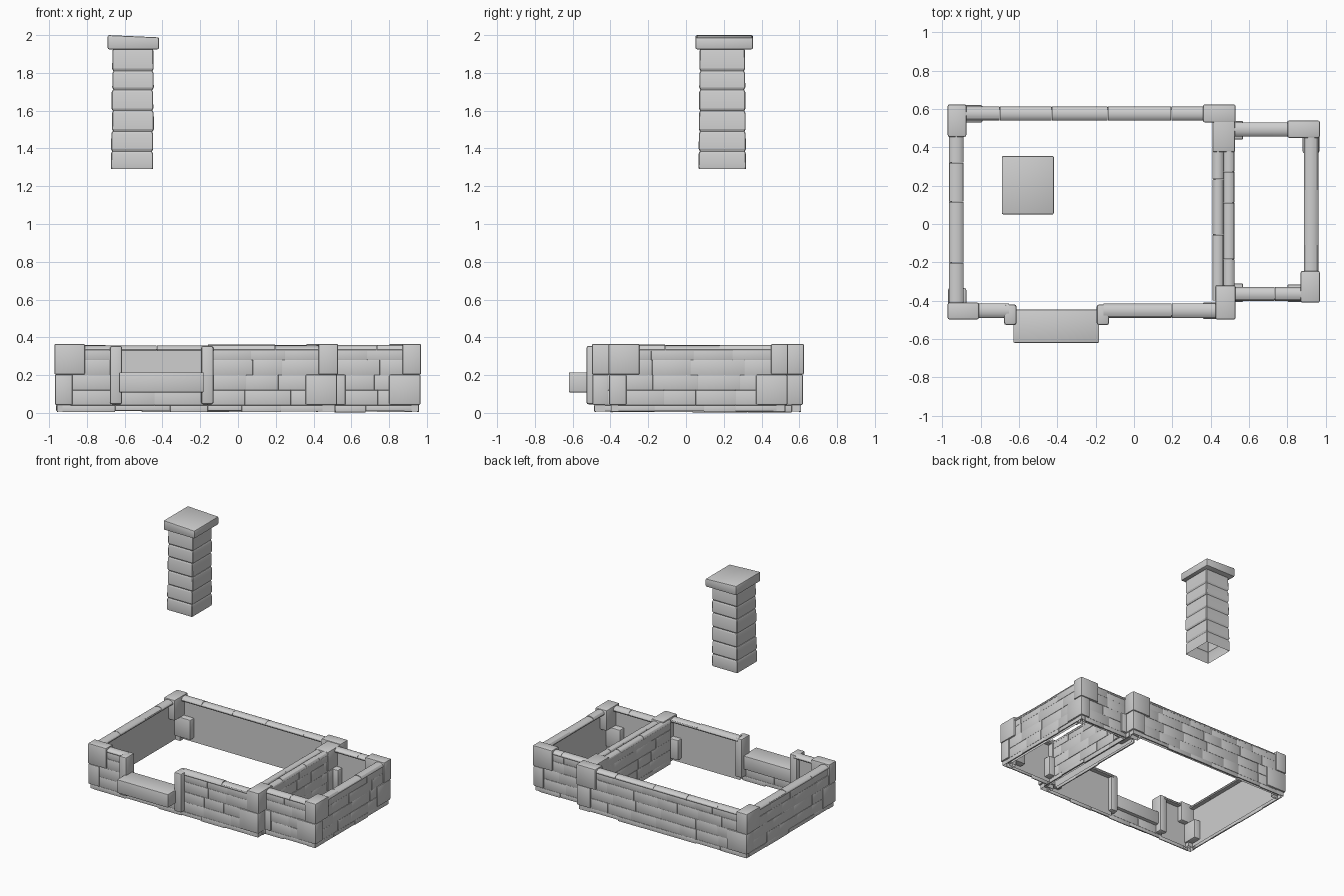
import bpy, bmesh, math, random
from mathutils import Vector

if "Cube" in bpy.data.objects:
    bpy.data.objects.remove(bpy.data.objects["Cube"])

random.seed(4)
stone = bpy.data.materials.new("grey stone")
stone.diffuse_color = (0.62, 0.62, 0.62, 1)
stone.use_nodes = True
stone.node_tree.nodes["Principled BSDF"].inputs["Base Color"].default_value = stone.diffuse_color


def finish(bm, name, recalc=True):
    if recalc:
        bmesh.ops.recalc_face_normals(bm, faces=bm.faces)
    me = bpy.data.meshes.new(name)
    bm.to_mesh(me)
    bm.free()
    me.materials.append(stone)
    ob = bpy.data.objects.new(name, me)
    bpy.context.collection.objects.link(ob)
    return ob


def block(bm, x, y, z, bevel=0.0):
    """Axis-aligned box, optionally with rounded edges."""
    new = bmesh.ops.create_cube(bm, size=1)["verts"]
    for v in new:
        v.co = Vector([(a + b) / 2 + c * (b - a) for (a, b), c in zip((x, y, z), v.co)])
    if bevel:
        edges = {e for v in new for e in v.link_edges}
        bmesh.ops.bevel(bm, geom=list(edges), offset=bevel, segments=2,
                        profile=0.5, affect='EDGES')


def cuts(a, b, step):
    """Uneven brick joints between a and b."""
    n = max(1, round((b - a) / step))
    w = (b - a) / n
    return [a] + [a + w * (i + random.uniform(-0.2, 0.2)) for i in range(1, n)] + [b]


def wall(name, axis, a, b, outer, inner, top=True):
    """Hollow wall: thin brick skin outside, recessed flat sheet inside, overhanging rounded cap."""
    bm = bmesh.new()
    s = 1 if outer > inner else -1
    w = outer - inner
    sheet = inner + 0.5 * w

    def at(t, d, z):
        return (t, d, z) if axis == 'x' else (d, t, z)

    # brick skin
    courses = [(0.0, 0.04), (0.04, 0.12), (0.12, 0.2), (0.2, 0.28), (0.28, 0.338)]
    for k, (z0, z1) in enumerate(courses if top else courses[:2]):
        pts = cuts(a, b, 0.2 if k % 2 else 0.24)
        for p, q in zip(pts, pts[1:]):
            low = random.uniform(0.003, 0.012) if k == 0 else z0
            d = sorted((outer - s * 0.014, outer - s * random.uniform(0.002, 0.006)))
            args = ((p, q), d) if axis == 'x' else (d, (p, q))
            block(bm, *args, (low, z1), 0.002)
    # rounded capping bricks
    if top:
        pts = cuts(a, b, 0.27)
        for p, q in zip(pts, pts[1:]):
            h = random.uniform(0.356, 0.361)
            prof = [(0.04, 0.328), (0.0, 0.336), (0.04, 0.344), (0.14, h - 0.007),
                    (0.3, h - 0.002), (0.5, h), (0.7, h - 0.002), (0.86, h - 0.007),
                    (0.96, 0.344), (1.0, 0.336), (0.96, 0.328)]
            rings = [[bm.verts.new(at(t, inner + f * w, z)) for f, z in prof]
                     for t in (p + 0.001, q - 0.001)]
            n = len(prof)
            for i in range(n):
                j = (i + 1) % n
                bm.faces.new((rings[0][i], rings[0][j], rings[1][j], rings[1][i]))
            bm.faces.new(rings[0])
            bm.faces.new(rings[1])
    bmesh.ops.recalc_face_normals(bm, faces=bm.faces)
    # flat inner sheet, facing the room
    if top:
        f = bm.faces.new([bm.verts.new(at(t, sheet, z)) for t, z in
                          ((a, 0.012), (b, 0.012), (b, 0.335), (a, 0.335))])
        f.normal_update()
        if f.normal.dot(Vector(at(0, s, 0))) > 0:
            f.normal_flip()
    finish(bm, name, False)


# main room walls
wall("main_back_wall", 'x', -0.93, 0.44, 0.612, 0.54)
wall("main_left_wall", 'y', -0.45, 0.58, -0.965, -0.89)
wall("main_front_wall_left", 'x', -0.93, -0.65, -0.49, -0.415)
wall("main_front_wall_right", 'x', -0.16, 0.45, -0.49, -0.415)
wall("doorway_base_wall", 'x', -0.65, -0.16, -0.49, -0.46, top=False)
wall("main_right_wall", 'y', -0.43, 0.56, 0.525, 0.467)
# side room walls
wall("side_inner_wall", 'y', -0.40, 0.50, 0.41, 0.467)
wall("side_back_wall", 'x', 0.51, 0.92, 0.53, 0.457)
wall("side_front_wall", 'x', 0.51, 0.92, -0.402, -0.33)
wall("side_right_wall", 'y', -0.36, 0.48, 0.962, 0.888)

# alternating corner stones: (upper x, upper y, lower x, lower y)
corners = {
    "main_back_left": ((-0.972, -0.875), (0.455, 0.624), (-0.968, -0.79), (0.53, 0.62)),
    "main_front_left": ((-0.972, -0.81), (-0.498, -0.41), (-0.97, -0.875), (-0.496, -0.335)),
    "main_back_right": ((0.36, 0.53), (0.53, 0.624), (0.41, 0.527), (0.375, 0.62)),
    "main_front_right": ((0.425, 0.53), (-0.498, -0.32), (0.357, 0.525), (-0.496, -0.41)),
    "side_back_right": ((0.80, 0.97), (0.45, 0.54), (0.88, 0.967), (0.37, 0.537)),
    "side_front_right": ((0.87, 0.97), (-0.41, -0.245), (0.80, 0.967), (-0.408, -0.315)),
}
for name, (ux, uy, lx, ly) in corners.items():
    bm = bmesh.new()
    # footing under the corner, open at the bottom
    block(bm, (max(ux[0], lx[0]) + 0.012, min(ux[1], lx[1]) - 0.012),
          (max(uy[0], ly[0]) + 0.012, min(uy[1], ly[1]) - 0.012), (0.008, 0.06))
    bmesh.ops.delete(bm, geom=[f for f in bm.faces if f.calc_center_median().z < 0.01],
                     context='FACES')
    block(bm, ux, uy, (0.202, 0.366), 0.009)
    block(bm, lx, ly, (0.042, 0.203), 0.009)
    finish(bm, name + "_corner_stones")

# upper back stone over the dividing wall, and low stones where the rooms join
bm = bmesh.new()
block(bm, (0.41, 0.528), (0.375, 0.60), (0.205, 0.36), 0.009)
for y in ((0.44, 0.538), (-0.408, -0.31)):
    block(bm, (0.48, 0.57), y, (0.042, 0.203), 0.009)
finish(bm, "room_joint_stones")

# doorway posts and step
for name, x in (("left", (-0.678, -0.613)), ("right", (-0.195, -0.13))):
    bm = bmesh.new()
    block(bm, x, (-0.527, -0.42), (0.045, 0.355), 0.012)
    finish(bm, "door_post_" + name)
bm = bmesh.new()
block(bm, (-0.63, -0.182), (-0.62, -0.447), (0.108, 0.215), 0.006)
finish(bm, "door_step")

# chimney stack: open-bottomed tube, pinched at each course joint
bm = bmesh.new()
levels = [1.29, 1.385, 1.49, 1.60, 1.71, 1.81, 1.93]
rings = []
for k, (z0, z1) in enumerate(zip(levels, levels[1:])):
    dx = random.uniform(-0.003, 0.003)
    for z, g in ((z0, 0.006 if k else 0.002), (z0 + 0.012, 0.0),
                 (z1 - 0.012, 0.001), (z1 - 0.001, 0.006)):
        x0, x1 = -0.674 + 0.002 * k + g + dx, -0.450 + 0.001 * k - g + dx
        y0, y1 = 0.066 + 0.001 * k + g, 0.318 - 0.001 * k - g
        c = 0.004
        pts = [(x0 + c, y0), (x1 - c, y0), (x1, y0 + c), (x1, y1 - c),
               (x1 - c, y1), (x0 + c, y1), (x0, y1 - c), (x0, y0 + c)]
        rings.append([bm.verts.new((px, py, z)) for px, py in pts])
for r, t in zip(rings, rings[1:]):
    for i in range(8):
        j = (i + 1) % 8
        bm.faces.new((r[i], r[j], t[j], t[i]))
finish(bm, "chimney_stack")

# chimney cap, tilted slightly down to the right
bm = bmesh.new()
block(bm, (-0.69, -0.418), (0.05, 0.355), (1.925, 2.0), 0.008)
for v in bm.verts:
    if v.co.z > 1.96:
        v.co.z -= 0.012 * (v.co.x + 0.69) / 0.27
finish(bm, "chimney_cap")

# smooth rounded edges, keep sharp ones
for ob in bpy.data.objects:
    ob.select_set(True)
bpy.context.view_layer.objects.active = bpy.data.objects["chimney_cap"]
bpy.ops.object.shade_smooth_by_angle(angle=math.radians(24))
